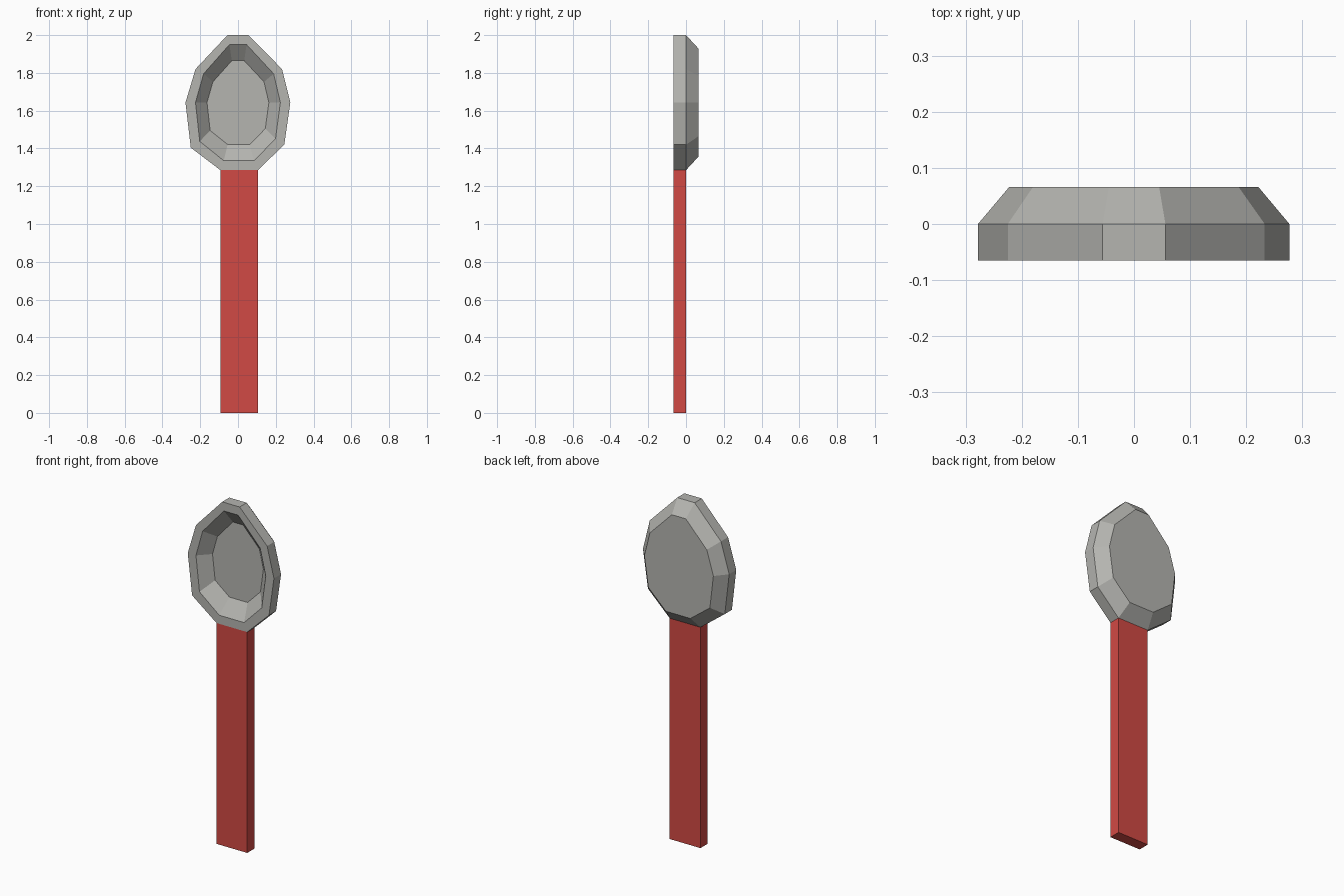
import bpy, bmesh
from mathutils import Vector

default = bpy.data.objects.get("Cube")
if default:
    bpy.data.objects.remove(default)


def make_material(name, rgb):
    mat = bpy.data.materials.new(name)
    mat.use_nodes = True
    mat.diffuse_color = (*rgb, 1)
    mat.node_tree.nodes["Principled BSDF"].inputs["Base Color"].default_value = (*rgb, 1)
    return mat


def make_object(name, bm, mat):
    bmesh.ops.recalc_face_normals(bm, faces=bm.faces[:])
    mesh = bpy.data.meshes.new(name)
    bm.to_mesh(mesh)
    bm.free()
    mesh.materials.append(mat)
    obj = bpy.data.objects.new(name, mesh)
    bpy.context.collection.objects.link(obj)
    return obj


metal = make_material("grey metal", (0.46, 0.46, 0.435))
red = make_material("red handle", (0.64, 0.068, 0.058))

FRONT, MIDDLE, BACK = -0.065, 0.0, 0.066
CENTRE_Z = 1.643

# Bowl outline, x and height, clockwise from the top
outline = [(-0.056, 2.0), (0.056, 2.0), (0.233, 1.82), (0.277, 1.643),
           (0.245, 1.42), (0.105, 1.285), (-0.093, 1.285),
           (-0.25, 1.404), (-0.278, 1.643), (-0.225, 1.82)]

# Rings from the hollow floor, over the rim, to the back: x scale, z scale, y
rings = [(0.59, 0.62, MIDDLE), (0.81, 0.86, FRONT), (1, 1, FRONT),
         (1, 1, MIDDLE), (0.8, 0.8, BACK)]

bm = bmesh.new()
loops = [[bm.verts.new((x * sx, y, CENTRE_Z + (z - CENTRE_Z) * sz)) for x, z in outline]
         for sx, sz, y in rings]
count = len(outline)
for a, b in zip(loops, loops[1:]):
    for i in range(count):
        j = (i + 1) % count
        bm.faces.new((a[i], a[j], b[j], b[i]))
bm.faces.new(loops[0])
bm.faces.new(loops[-1])
make_object("spoon_bowl", bm, metal)

# Flat bar handle
low, high = Vector((-0.093, FRONT, 0)), Vector((0.105, MIDDLE, 1.285))
bm = bmesh.new()
bmesh.ops.create_cube(bm, size=1)
bmesh.ops.scale(bm, vec=high - low, verts=bm.verts)
bmesh.ops.translate(bm, vec=(low + high) / 2, verts=bm.verts)
make_object("handle", bm, red)
